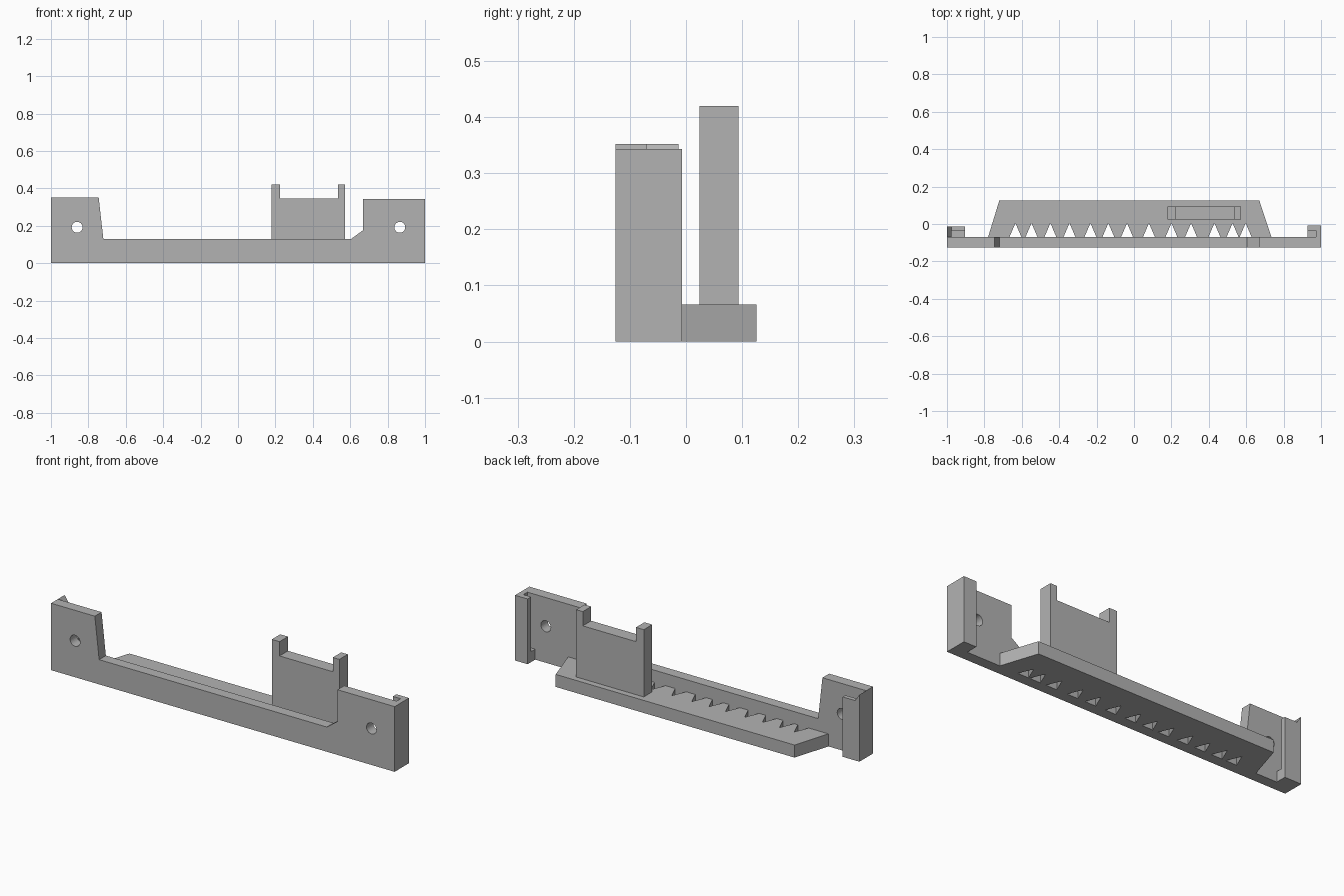
import bpy, bmesh, math
from mathutils import Vector

cube = bpy.data.objects.get("Cube")
if cube:
    bpy.data.objects.remove(cube, do_unlink=True)

grey = bpy.data.materials.new("plain grey")
grey.use_nodes = True
colour = (0.45, 0.45, 0.45, 1)
grey.diffuse_color = colour
grey.node_tree.nodes["Principled BSDF"].inputs["Base Color"].default_value = colour


def prism(name, outline, low, high, axis):
    """Extrude a flat outline along y (outline in x, z) or z (outline in x, y)."""
    def place(p):
        return (p[0], low, p[1]) if axis == "y" else (p[0], p[1], low)
    step = Vector((0, high - low, 0)) if axis == "y" else Vector((0, 0, high - low))
    bm = bmesh.new()
    face = bm.faces.new([bm.verts.new(place(p)) for p in outline])
    grown = bmesh.ops.extrude_face_region(bm, geom=[face])
    moved = [v for v in grown["geom"] if isinstance(v, bmesh.types.BMVert)]
    bmesh.ops.translate(bm, verts=moved, vec=step)
    bmesh.ops.recalc_face_normals(bm, faces=bm.faces)
    mesh = bpy.data.meshes.new(name)
    bm.to_mesh(mesh)
    bm.free()
    mesh.materials.append(grey)
    obj = bpy.data.objects.new(name, mesh)
    bpy.context.collection.objects.link(obj)
    return obj


def rect(x0, x1, v0, v1):
    return [(x0, v0), (x1, v0), (x1, v1), (x0, v1)]


FRONT, BACK = -0.126, -0.07

# Front plate with raised ends
plate = prism("front_plate", [
    (-1, 0), (1, 0), (1, 0.343), (0.667, 0.343), (0.667, 0.175), (0.605, 0.13),
    (-0.72, 0.13), (-0.745, 0.352), (-1, 0.352)], FRONT, BACK, "y")

# Screw holes
for side, x in (("right", -0.86), ("left", 0.865)):
    circle = [(x + 0.029 * math.cos(a * math.tau / 32), 0.192 + 0.029 * math.sin(a * math.tau / 32))
              for a in range(32)]
    cutter = prism(side + "_hole_cutter", circle, FRONT - 0.05, BACK + 0.02, "y")
    cutter.hide_render = True
    cutter.hide_set(True)
    cutter.display_type = "WIRE"
    cut = plate.modifiers.new(side + "_hole", "BOOLEAN")
    cut.operation = "DIFFERENCE"
    cut.solver = "EXACT"
    cut.object = cutter

# Shelf with a row of triangular notches against the plate
teeth = [-0.634, -0.548, -0.447, -0.345, -0.233, -0.137, -0.037,
         0.08, 0.2, 0.305, 0.43, 0.527, 0.597]
outline = [(0.735, BACK), (0.67, 0.126), (-0.72, 0.126), (-0.78, BACK)]
for x in teeth:
    outline += [(x - 0.032, BACK), (x, 0.005), (x + 0.032, BACK)]
prism("shelf", outline, 0, 0.066, "z")

# Upright U-shaped bracket
prism("bracket", [
    (0.18, 0.06), (0.573, 0.06), (0.573, 0.42), (0.535, 0.42), (0.535, 0.345),
    (0.225, 0.345), (0.225, 0.42), (0.18, 0.42)], 0.024, 0.094, "y")

# Left end clip: wall, lip and floor around a slot
prism("left_clip", [
    (1, BACK), (1, -0.007), (0.927, -0.007), (0.927, -0.036), (0.972, -0.036),
    (0.972, BACK)], 0, 0.343, "z")
prism("left_clip_floor", rect(0.927, 0.972, BACK, -0.036), 0, 0.055, "z")

# Right end clip: the top slopes down from the outer corner
prism("right_clip_wall", [
    (-1, 0), (-0.975, 0), (-0.975, 0.315), (-1, 0.352)], BACK, -0.013, "y")
prism("right_clip_lip", rect(-0.975, -0.903, 0, 0.315), -0.036, -0.013, "y")
prism("right_clip_floor", rect(-0.975, -0.903, BACK, -0.036), 0, 0.055, "z")
